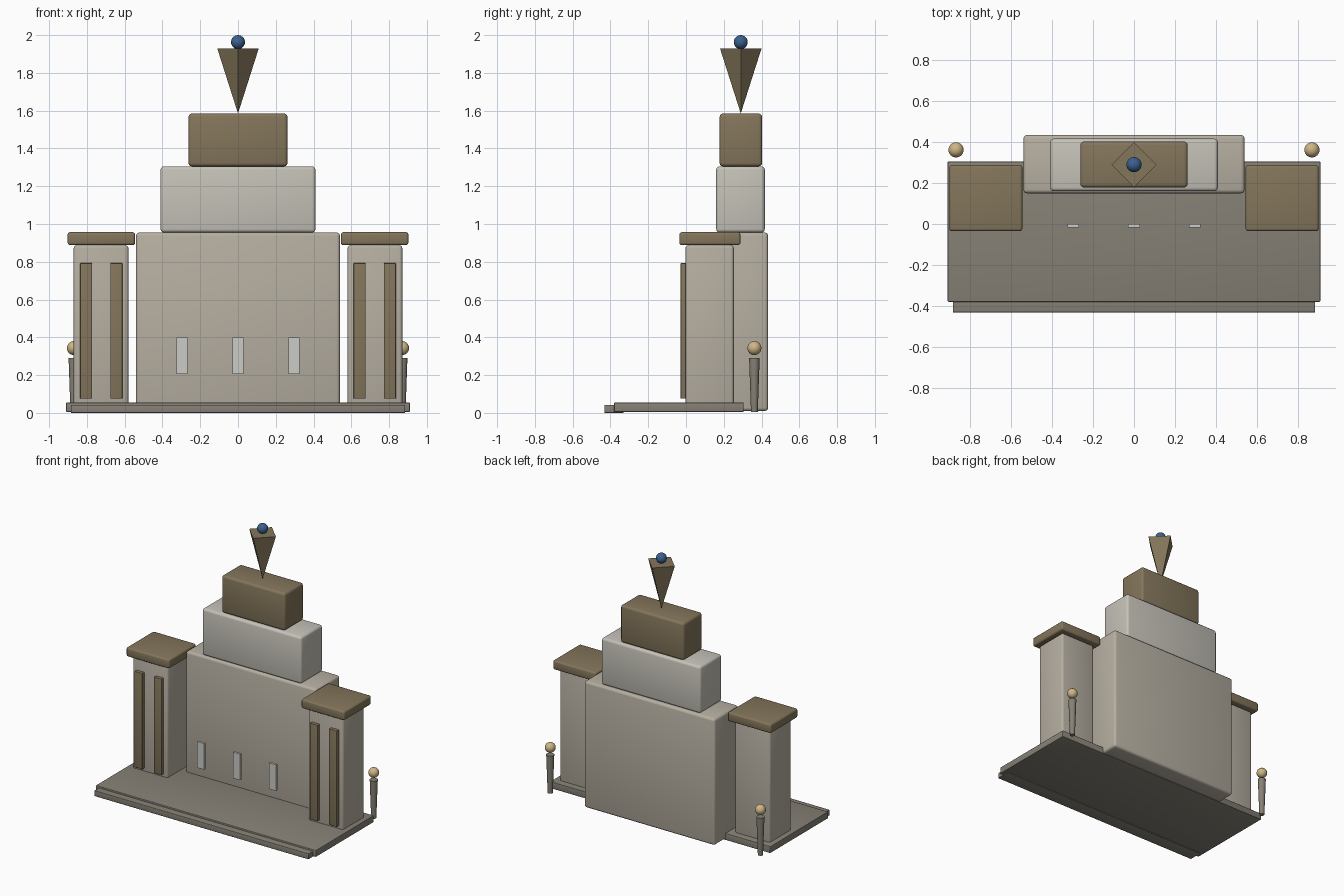
import bpy, bmesh, math

if "Cube" in bpy.data.objects:
    bpy.data.objects.remove(bpy.data.objects["Cube"])


def material(name, rgb):
    m = bpy.data.materials.new(name)
    m.diffuse_color = (*rgb, 1)
    m.use_nodes = True
    m.node_tree.nodes["Principled BSDF"].inputs["Base Color"].default_value = m.diffuse_color
    return m


STONE = material("stone", (0.47, 0.43, 0.36))
PALE = material("pale_stone", (0.56, 0.54, 0.48))
BRONZE = material("bronze", (0.23, 0.18, 0.105))
PAVING = material("paving", (0.24, 0.22, 0.18))
BLUE = material("blue", (0.045, 0.12, 0.27))
LAMP = material("lamp", (0.62, 0.47, 0.24))
GLASS = material("window", (0.6, 0.6, 0.57))


def finish(name, bm, mat):
    mesh = bpy.data.meshes.new(name)
    bm.to_mesh(mesh)
    bm.free()
    ob = bpy.data.objects.new(name, mesh)
    bpy.context.collection.objects.link(ob)
    mesh.materials.append(mat)
    bpy.ops.object.select_all(action='DESELECT')
    ob.select_set(True)
    bpy.context.view_layer.objects.active = ob
    bpy.ops.object.shade_smooth_by_angle(angle=math.radians(40))
    return ob


def box(name, x, y, z, mat, bevel=0.0):
    """Box from (min, max) ranges with optional rounded edges."""
    bm = bmesh.new()
    bmesh.ops.create_cube(bm, size=1)
    for v in bm.verts:
        v.co = [sum(r) / 2 + c * (r[1] - r[0]) for r, c in zip((x, y, z), v.co)]
    if bevel:
        bmesh.ops.bevel(bm, geom=bm.edges[:], offset=bevel, segments=3,
                        profile=0.5, affect='EDGES')
    return finish(name, bm, mat)


def cone(name, loc, z, r_low, r_top, sides, mat):
    bm = bmesh.new()
    bmesh.ops.create_cone(bm, cap_ends=True, segments=sides, radius1=r_low,
                          radius2=r_top, depth=z[1] - z[0])
    bmesh.ops.translate(bm, verts=bm.verts, vec=(*loc, sum(z) / 2))
    return finish(name, bm, mat)


def ball(name, loc, r, mat):
    bm = bmesh.new()
    bmesh.ops.create_uvsphere(bm, u_segments=24, v_segments=14, radius=r)
    bmesh.ops.translate(bm, verts=bm.verts, vec=loc)
    return finish(name, bm, mat)


# Paved platform and front step
box("platform", (-0.91, 0.91), (-0.38, 0.305), (0.005, 0.055), PAVING, 0.004)
box("front_step", (-0.885, 0.885), (-0.432, -0.33), (0, 0.043), PAVING, 0.004)

# Stepped central block
box("main_block", (-0.54, 0.54), (0.15, 0.435), (0.01, 0.955), STONE, 0.018)
box("middle_tier", (-0.41, 0.41), (0.16, 0.417), (0.955, 1.305), PALE, 0.018)
box("upper_tier", (-0.262, 0.262), (0.178, 0.403), (1.305, 1.585), BRONZE, 0.018)

# Inverted pyramid spire and orb
cone("spire", (0, 0.29), (1.585, 1.93), 0.0, 0.11, 4, BRONZE)
ball("spire_orb", (0, 0.29, 1.963), 0.037, BLUE)

# Window panels standing ahead of the wall
for x in (-0.297, 0, 0.297):
    box("window_panel", (x - 0.029, x + 0.029), (-0.018, -0.001), (0.205, 0.4), GLASS)

# Side towers with caps, pilaster strips and lamps
for s in (-1, 1):
    def span(a, b):
        return tuple(sorted((s * a, s * b)))
    box("tower", span(0.58, 0.87), (-0.003, 0.253), (0.01, 0.888), STONE, 0.016)
    box("tower_cap", span(0.545, 0.902), (-0.035, 0.288), (0.888, 0.957), BRONZE, 0.013)
    for a in (0.612, 0.772):
        box("tower_strip", span(a, a + 0.064), (-0.028, 0.01), (0.075, 0.793), BRONZE, 0.003)
    cone("lamp_post", (s * 0.869, 0.362), (0.005, 0.29), 0.018, 0.028, 16, PAVING)
    ball("lamp_globe", (s * 0.869, 0.362, 0.343), 0.037, LAMP)
